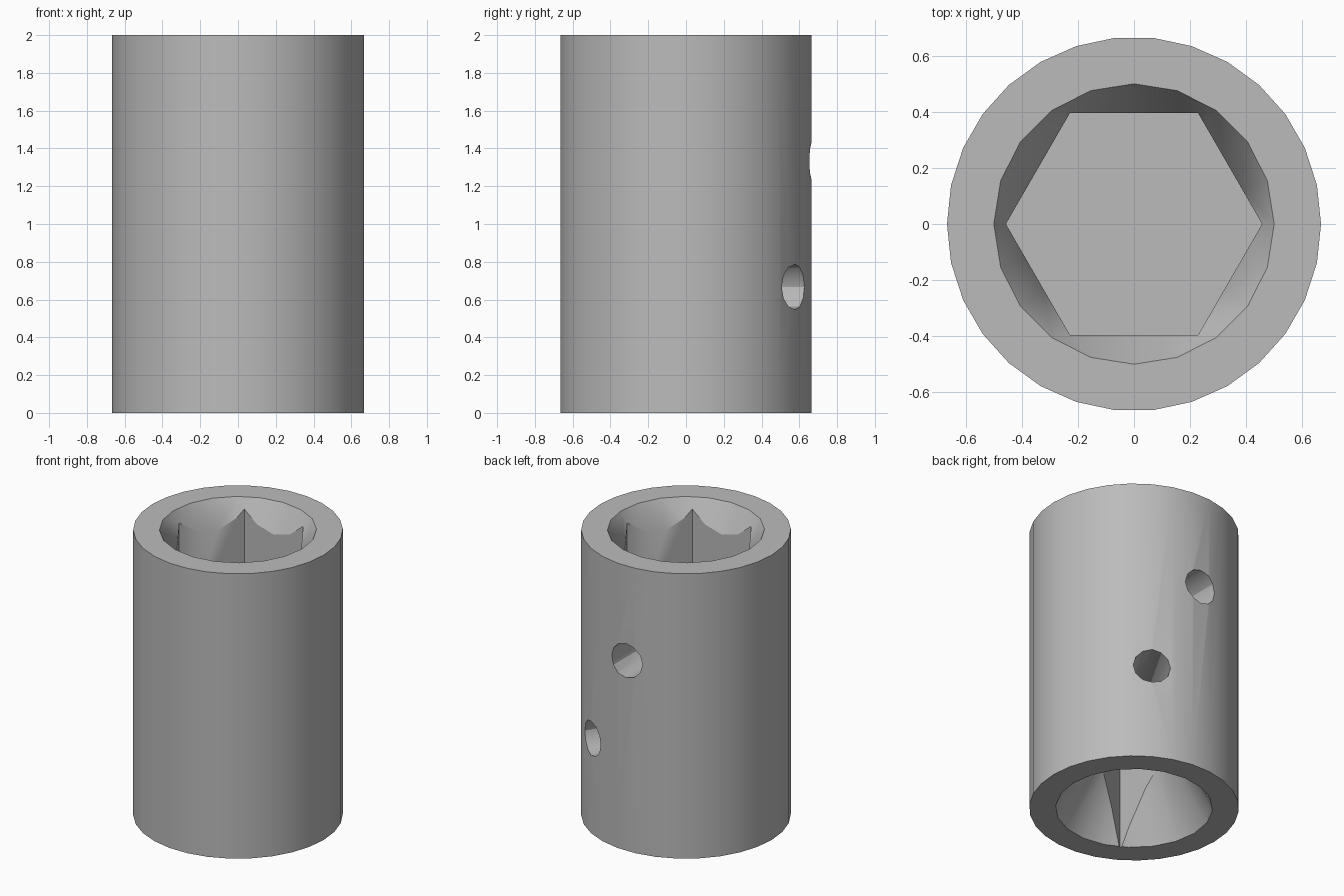
import bpy
import bmesh
from math import radians
from mathutils import Matrix

if "Cube" in bpy.data.objects:
    bpy.data.objects.remove(bpy.data.objects["Cube"], do_unlink=True)

LENGTH = 2.0
OUTER_R = 0.667
MOUTH_R = 0.5
WEB = 0.03       # half thickness of the wall between the sockets
OVER = 0.02      # overshoot of cutters past the surface
SLOPE = 0.56     # lead-in taper, radius per depth

steel = bpy.data.materials.new("grey metal")
steel.use_nodes = True
grey = (0.5, 0.5, 0.5, 1)
steel.diffuse_color = grey
steel.node_tree.nodes["Principled BSDF"].inputs["Base Color"].default_value = grey


def prism(name, sides, r_low, r_high, low, high, place=Matrix()):
    """Prism or cone along z, first corner on +x, then moved by place."""
    bm = bmesh.new()
    bmesh.ops.create_cone(bm, cap_ends=True, segments=sides, radius1=r_low,
                          radius2=r_high, depth=high - low)
    shift = Matrix.Translation((0, 0, (low + high) / 2))
    bm.transform(place @ shift @ Matrix.Rotation(radians(-90), 4, "Z"))
    mesh = bpy.data.meshes.new(name)
    bm.to_mesh(mesh)
    bm.free()
    mesh.materials.append(steel)
    obj = bpy.data.objects.new(name, mesh)
    bpy.context.collection.objects.link(obj)
    return obj


def screw_hole(name, angle, height):
    """Radial cutter from the axis out through one side of the wall."""
    place = (Matrix.Translation((0, 0, height))
             @ Matrix.Rotation(radians(angle), 4, "Z")
             @ Matrix.Rotation(radians(90), 4, "Y"))
    return prism(name, 12, 0.12, 0.12, 0.05, 1.0, place)


sleeve = prism("coupling_sleeve", 30, OUTER_R, OUTER_R, 0, LENGTH)

mid = LENGTH / 2
taper = 0.5
wide = MOUTH_R + SLOPE * OVER
narrow = MOUTH_R - SLOPE * taper
cutters = [
    # Hexagonal socket with its tapered mouth
    prism("hex_cutter", 6, 0.457, 0.457, mid + WEB, LENGTH + OVER),
    prism("top_taper_cutter", 20, narrow, wide, LENGTH - taper, LENGTH + OVER),
    # Triangular socket with its tapered mouth
    prism("triangle_cutter", 3, 0.51, 0.51, -OVER, mid - WEB),
    prism("bottom_taper_cutter", 20, wide, narrow, -OVER, taper),
    # Set screw holes, each through a flat of its socket
    screw_hole("upper_hole_cutter", 90, LENGTH * 2 / 3),
    screw_hole("lower_hole_cutter", 60, LENGTH / 3),
]

for cutter in cutters:
    cut = sleeve.modifiers.new(cutter.name, "BOOLEAN")
    cut.operation = "DIFFERENCE"
    cut.solver = "EXACT"
    cut.object = cutter

# Bake the cuts, then drop the cutters
bpy.context.view_layer.update()
graph = bpy.context.evaluated_depsgraph_get()
baked = bpy.data.meshes.new_from_object(sleeve.evaluated_get(graph))
sleeve.modifiers.clear()
sleeve.data = baked
for cutter in cutters:
    bpy.data.objects.remove(cutter, do_unlink=True)

bpy.ops.object.select_all(action="DESELECT")
sleeve.select_set(True)
bpy.context.view_layer.objects.active = sleeve
bpy.ops.object.shade_smooth_by_angle(angle=radians(30))
